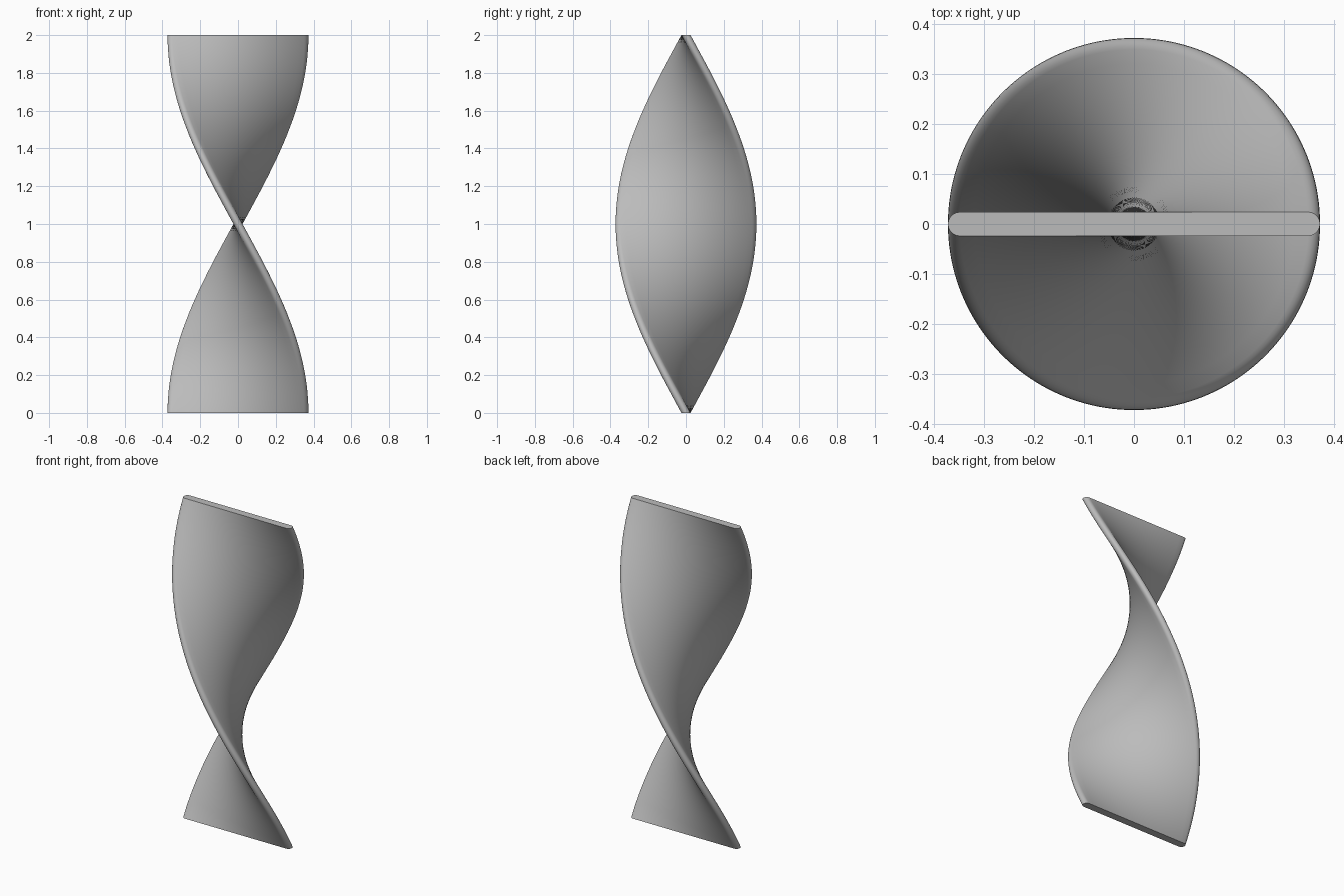
import bpy
import bmesh
from math import pi, sin, cos, radians
from mathutils import Matrix

cube = bpy.data.objects.get("Cube")
if cube:
    bpy.data.objects.remove(cube)

HEIGHT = 2.0
HALF_WIDTH = 0.373
RADIUS = 0.024       # rounded edge, half the strip thickness
TWIST = -pi
LAYERS = 128
ACROSS = 24          # divisions along each broad side
ARC = 10             # divisions around each rounded edge

grey = bpy.data.materials.new("plain grey")
grey.use_nodes = True
colour = (0.5, 0.5, 0.5, 1)
grey.diffuse_color = colour
grey.node_tree.nodes["Principled BSDF"].inputs["Base Color"].default_value = colour


def half_outline():
    """Rounded edge on +x, then the broad side on +y."""
    reach = HALF_WIDTH - RADIUS
    pts = []
    for i in range(ARC + 1):
        a = -pi / 2 + pi * i / ARC
        pts.append((reach + RADIUS * cos(a), RADIUS * sin(a)))
    for i in range(1, ACROSS):
        pts.append((reach - 2 * reach * i / ACROSS, RADIUS))
    return pts


# Flat strip outline, lifted in thin layers with a steady half turn
half = half_outline()
outline = half + [(-x, -y) for x, y in half]
bm = bmesh.new()
base = bm.faces.new([bm.verts.new((x, y, 0)) for x, y in outline])
top = base
step = Matrix.Translation((0, 0, HEIGHT / LAYERS)) @ Matrix.Rotation(TWIST / LAYERS, 4, "Z")
for layer in range(LAYERS):
    result = bmesh.ops.extrude_face_region(bm, geom=[top], use_keep_orig=(layer == 0))
    new_top = next(g for g in result["geom"] if isinstance(g, bmesh.types.BMFace))
    if layer and top.is_valid:
        bm.faces.remove(top)
    top = new_top
    bmesh.ops.transform(bm, matrix=step, verts=top.verts[:])
bmesh.ops.recalc_face_normals(bm, faces=bm.faces[:])

mesh = bpy.data.meshes.new("twisted_strip")
bm.to_mesh(mesh)
bm.free()
mesh.materials.append(grey)
strip = bpy.data.objects.new("twisted_strip", mesh)
bpy.context.collection.objects.link(strip)

# Smooth sides, crisp end caps
bpy.ops.object.select_all(action="DESELECT")
strip.select_set(True)
bpy.context.view_layer.objects.active = strip
bpy.ops.object.shade_smooth_by_angle(angle=radians(40))
